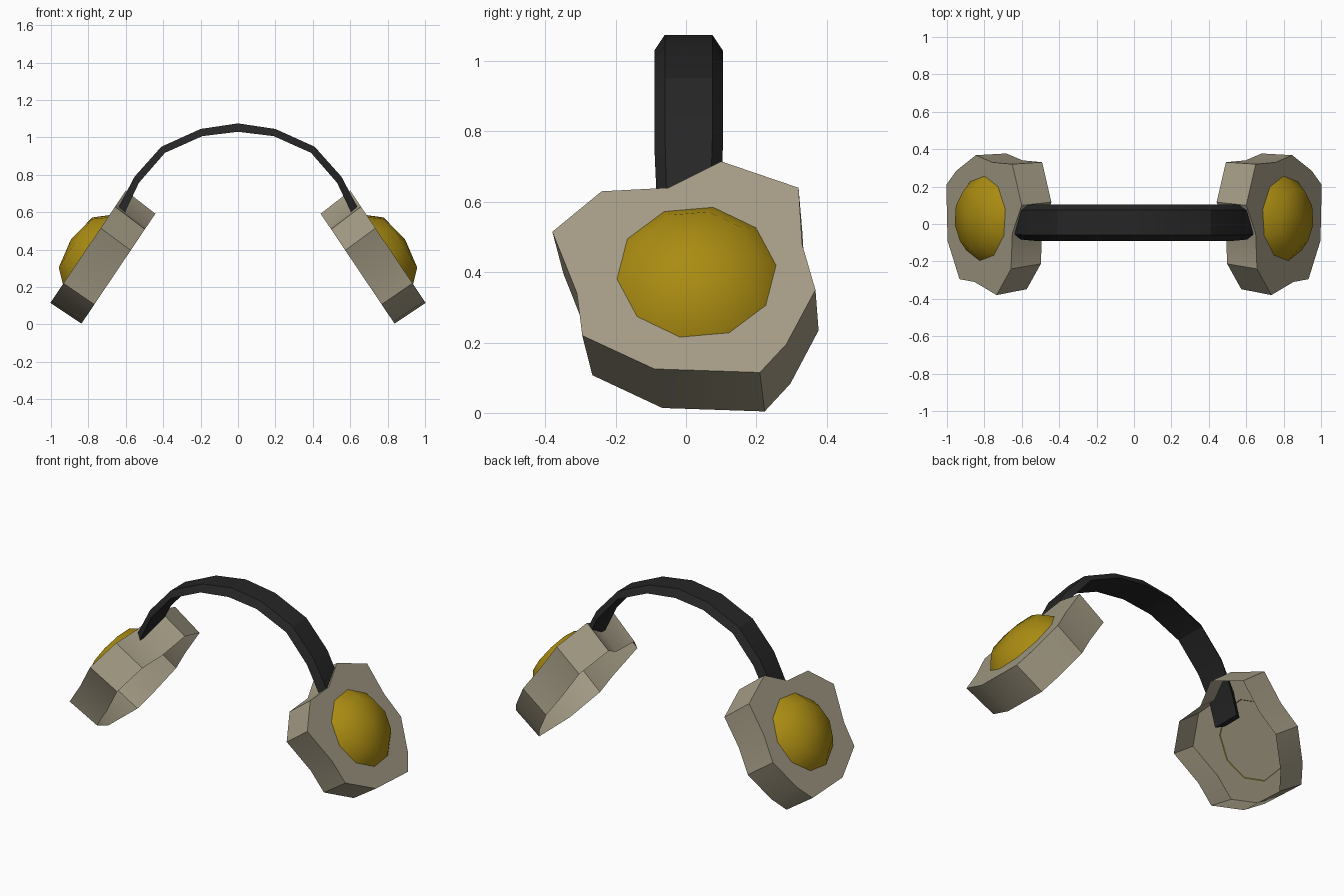
import bpy, bmesh, math
from mathutils import Vector

cube = bpy.data.objects.get("Cube")
if cube:
    bpy.data.objects.remove(cube)


def material(name, rgb):
    m = bpy.data.materials.new(name)
    m.use_nodes = True
    m.diffuse_color = (*rgb, 1)
    m.node_tree.nodes["Principled BSDF"].inputs["Base Color"].default_value = (*rgb, 1)
    return m


BEIGE = material("warm beige", (0.37, 0.33, 0.235))
YELLOW = material("mustard yellow", (0.40, 0.26, 0.006))
BLACK = material("soft black", (0.019, 0.019, 0.019))


def finish(name, bm, mat, angle):
    """Turn a bmesh into a named, shaded object."""
    mesh = bpy.data.meshes.new(name)
    bm.to_mesh(mesh)
    bm.free()
    mesh.materials.append(mat)
    obj = bpy.data.objects.new(name, mesh)
    bpy.context.collection.objects.link(obj)
    bpy.ops.object.select_all(action='DESELECT')
    obj.select_set(True)
    bpy.context.view_layer.objects.active = obj
    bpy.ops.object.shade_smooth_by_angle(angle=math.radians(angle))
    return obj


def bridge(bm, a, b):
    for i in range(len(a)):
        j = (i + 1) % len(a)
        bm.faces.new((a[i], a[j], b[j], b[i]))


# Tilted frame of an ear cup: centre, direction up the plate, outward normal
CENTRE = Vector((0.812, 0, 0.4))
UP = Vector((-0.558, 0, 0.83))
OUT = Vector((0.83, 0, 0.558))


def place(side, y, v, h):
    p = CENTRE + UP * v + OUT * h
    return (p.x * side, y, p.z)


# Irregular cup outline as (depth, height) of the outer rim
OUTLINE = [(0.10, 0.715), (0.32, 0.64), (0.33, 0.48), (0.368, 0.35),
           (0.285, 0.195), (0.21, 0.115), (-0.09, 0.125), (-0.295, 0.22),
           (-0.31, 0.34), (-0.38, 0.515), (-0.24, 0.63), (-0.05, 0.64)]


def ear_cup(name, side):
    """Plate with a wall around it, open towards the head."""
    bm = bmesh.new()
    rim, lip = [], []
    for y, z in OUTLINE:
        v = (z - CENTRE.z) / UP.z
        rim.append(bm.verts.new(place(side, y, v, 0)))
        lip.append(bm.verts.new(place(side, y * 0.97 + 0.02, v * 0.98 - 0.006, -0.2)))
    bm.faces.new(rim)
    bridge(bm, rim, lip)
    bmesh.ops.recalc_face_normals(bm, faces=bm.faces)
    bm.normal_update()
    plate = max(bm.faces, key=lambda f: len(f.verts))
    if plate.normal.x * side < 0:
        bmesh.ops.reverse_faces(bm, faces=bm.faces)
    finish(name, bm, BEIGE, 35)


def dome(name, side):
    """Low ten-sided cap on the outside of the plate."""
    bm = bmesh.new()
    rings = []
    for r, h in ((0.23, -0.003), (0.165, 0.068)):
        ring = []
        for i in range(10):
            a = math.radians(6 + 36 * i)
            ring.append(bm.verts.new(place(side, 0.03 + r * math.cos(a), r * math.sin(a), h)))
        rings.append(ring)
    bridge(bm, *rings)
    tip = bm.verts.new(place(side, 0.03, 0, 0.098))
    for i in range(10):
        bm.faces.new((rings[1][i], rings[1][(i + 1) % 10], tip))
    bmesh.ops.recalc_face_normals(bm, faces=bm.faces)
    bm.normal_update()
    if sum(f.normal.x for f in bm.faces) * side < 0:
        bmesh.ops.reverse_faces(bm, faces=bm.faces)
    finish(name, bm, YELLOW, 40)


for word, side in (("left", 1), ("right", -1)):
    ear_cup(word + "_ear_cup", side)
    dome(word + "_cup_dome", side)

# Headband: trapezoid section swept over an arch, as (outer x, z, inner x, z)
HALF = [(0.2, 1.045, 0.19, 1.007), (0.41, 0.95, 0.39, 0.918),
        (0.553, 0.79, 0.53, 0.757), (0.645, 0.615, 0.602, 0.605),
        (0.685, 0.475, 0.642, 0.465)]
ARCH = [(-a, b, -c, d) for a, b, c, d in reversed(HALF)] + [(0, 1.075, 0, 1.03)] + HALF

bm = bmesh.new()
sections = []
for k, (ox, oz, ix, iz) in enumerate(ARCH):
    taper = 0.93 if k in (0, 1, len(ARCH) - 2, len(ARCH) - 1) else 1
    mid = 0.0075
    sections.append([bm.verts.new(p) for p in (
        (ox, mid - 0.0675 * taper, oz), (ox, mid + 0.0675 * taper, oz),
        (ix, mid + 0.0975 * taper, iz), (ix, mid - 0.0975 * taper, iz))])
for a, b in zip(sections, sections[1:]):
    bridge(bm, a, b)
bm.faces.new(sections[0])
bm.faces.new(sections[-1])
bmesh.ops.recalc_face_normals(bm, faces=bm.faces)
finish("headband", bm, BLACK, 20)
